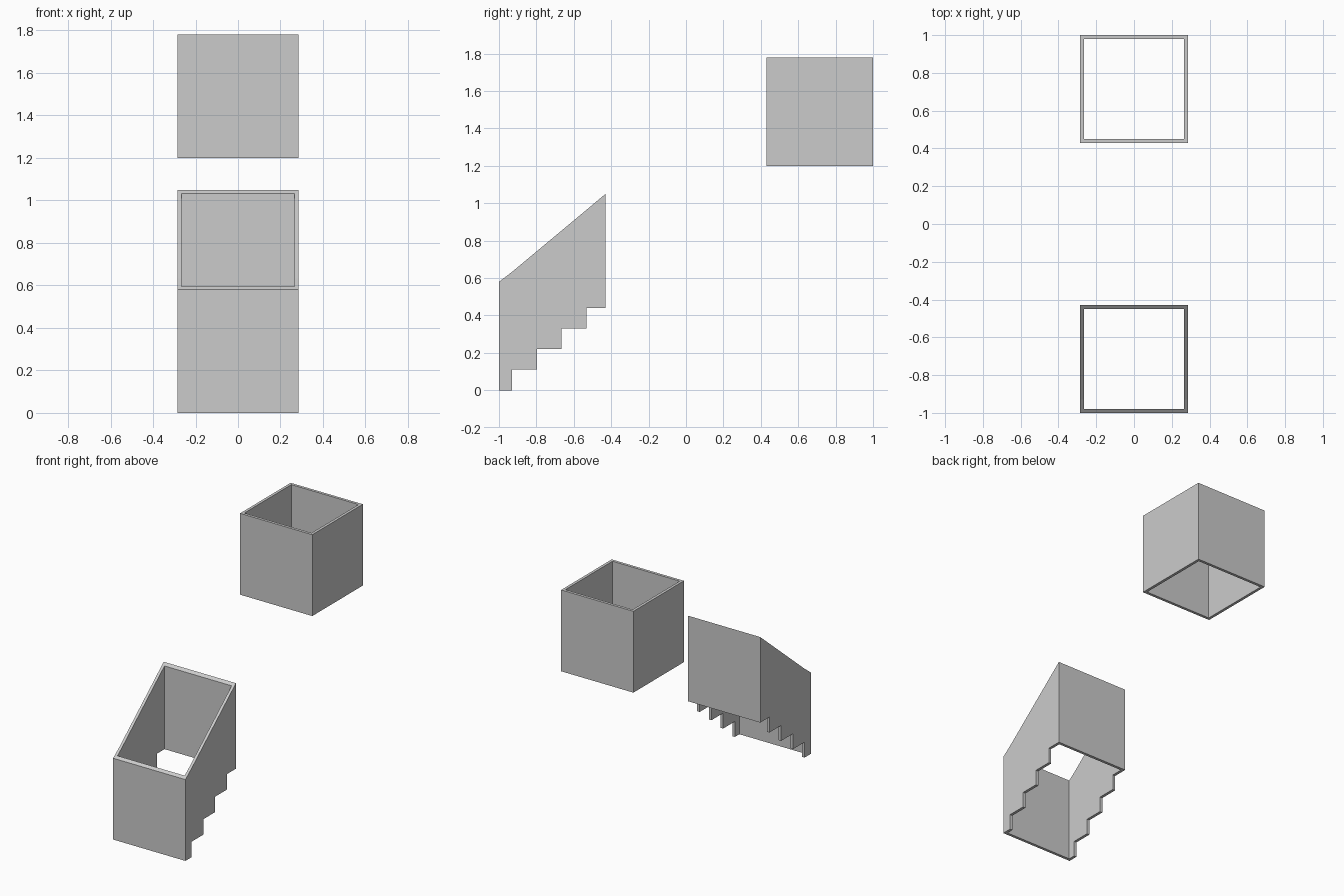
import bpy, bmesh

if "Cube" in bpy.data.objects:
    bpy.data.objects.remove(bpy.data.objects["Cube"])

HALF = 0.285     # half width in x
WALL = 0.02      # wall thickness


def prism(name, profile, half):
    """Extrude a (y, z) profile across x, centred on x = 0."""
    bm = bmesh.new()
    face = bm.faces.new([bm.verts.new((-half, y, z)) for y, z in profile])
    ext = bmesh.ops.extrude_face_region(bm, geom=[face])
    moved = [v for v in ext["geom"] if isinstance(v, bmesh.types.BMVert)]
    bmesh.ops.translate(bm, verts=moved, vec=(2 * half, 0, 0))
    bmesh.ops.recalc_face_normals(bm, faces=bm.faces)
    mesh = bpy.data.meshes.new(name)
    bm.to_mesh(mesh)
    bm.free()
    obj = bpy.data.objects.new(name, mesh)
    bpy.context.collection.objects.link(obj)
    return obj


def hollow_shell(name, profile):
    """Prism with a vertical shaft cut through, leaving four thin walls."""
    shell = prism(name, profile, HALF)
    y0 = min(p[0] for p in profile) + WALL
    y1 = max(p[0] for p in profile) - WALL
    cutter = prism(name + "_cutter",
                   [(y0, -1), (y1, -1), (y1, 3), (y0, 3)], HALF - WALL)
    mod = shell.modifiers.new("hollow", "BOOLEAN")
    mod.operation = "DIFFERENCE"
    mod.solver = "EXACT"
    mod.object = cutter
    bpy.context.view_layer.objects.active = shell
    bpy.ops.object.modifier_apply(modifier=mod.name)
    bpy.data.objects.remove(cutter)
    return shell


# Upper square enclosure, open above and below
hollow_shell("upper_enclosure", [(0.43, 1.2), (1.0, 1.2), (1.0, 1.78), (0.43, 1.78)])

# Stair enclosure: stepped lower edge, sloping upper edge
stair = [(-1.0, 0.58), (-1.0, 0.0)]
for i, y in enumerate((-0.93, -0.797, -0.665, -0.533)):
    stair += [(y, 0.11 * i), (y, 0.11 * (i + 1))]
stair += [(-0.43, 0.44), (-0.43, 1.05), (-0.93, 0.633)]
hollow_shell("stair_enclosure", stair)
